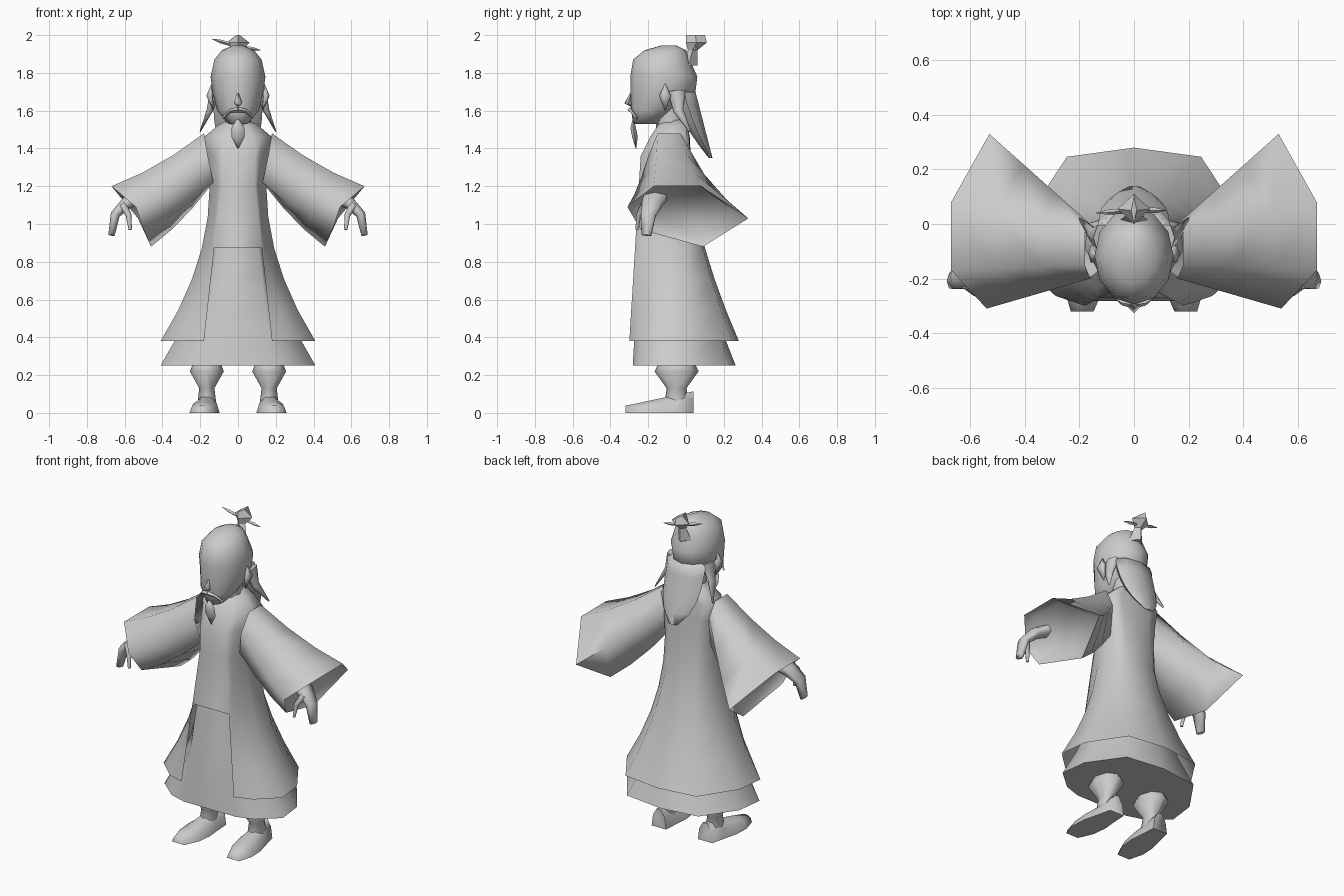
import bpy, bmesh, math
from mathutils import Vector

cube = bpy.data.objects.get("Cube")
if cube:
    bpy.data.objects.remove(cube, do_unlink=True)

GREY = (0.6, 0.6, 0.6, 1)
clay = bpy.data.materials.new("clay_grey")
clay.use_nodes = True
clay.diffuse_color = GREY
clay.node_tree.nodes["Principled BSDF"].inputs["Base Color"].default_value = GREY


def loft(name, rings, start=True, end=True, skip=None, mirror=False, angle=85):
    """Skin equal rings into a smooth part; skip(level, side) leaves faces out."""
    bm = bmesh.new()
    rows = [[bm.verts.new(point) for point in ring] for ring in rings]
    for level, (low, high) in enumerate(zip(rows, rows[1:])):
        for side in range(len(low)):
            if skip and skip(level, side):
                continue
            bm.faces.new((low[side - 1], low[side], high[side], high[side - 1]))
    if start:
        bm.faces.new(rows[0])
    if end:
        bm.faces.new(rows[-1])
    bmesh.ops.recalc_face_normals(bm, faces=bm.faces)
    mesh = bpy.data.meshes.new(name)
    bm.to_mesh(mesh)
    bm.free()
    mesh.materials.append(clay)
    mesh.shade_smooth()
    mesh.set_sharp_from_angle(angle=math.radians(angle))
    part = bpy.data.objects.new(name, mesh)
    bpy.context.scene.collection.objects.link(part)
    if mirror:
        modifier = part.modifiers.new("Mirror", 'MIRROR')
        modifier.use_mirror_merge = False


def circle(sides):
    """Cosine and sine pairs around a circle."""
    angles = [math.tau * i / sides for i in range(sides)]
    return [(math.cos(a), math.sin(a)) for a in angles]


def oval(z, width, front, back, x=0, sides=8):
    """Horizontal oval ring from its half width and its front and back y."""
    middle, depth = (front + back) / 2, (back - front) / 2
    return [(x + width * c, middle + depth * s, z) for c, s in circle(sides)]


def steps(count):
    return [i / count for i in range(count + 1)]


def taper(t):
    return 1 - 0.6 * t


def leaf(t):
    return 0.1 + math.sin(math.pi * t)


def tube(name, path, radius, shape, flat=1, sides=6, mirror=False):
    """Limb or lock along a path; flat widens it along y."""
    points = [Vector(p) for p in path]
    last = len(points) - 1
    rings = []
    for i, point in enumerate(points):
        along = points[min(i + 1, last)] - points[max(i - 1, 0)]
        across = along.cross(Vector((0, 1, 0))).normalized()
        up = along.cross(across).normalized() * flat
        size = radius * shape(i / last)
        rings.append([point + (across * c + up * s) * size for c, s in circle(sides)])
    loft(name, rings, mirror=mirror)


# Robe: cornered rings with a straight front between two slits
def robe_ring(z, width, slit, front, back):
    half = [(slit, front),
            (max(0.7 * width, slit * 1.1), 0.88 * front),
            (width, 0.5 * front),
            (0.95 * width, 0.1 * back),
            (0.6 * width, 0.88 * back)]
    right = [(x, y, z) for x, y in half]
    left = [(-x, y, z) for x, y in reversed(half)]
    return right + [(0, back, z)] + left


def skirt_ring(z, drop=0, fit=1):
    """Skirt flaring out from the waist; drop lowers the same flare."""
    t = max(0, WAIST - z - drop) / (WAIST - HEM)
    return robe_ring(z, 0.15 + 0.26 * t ** 2, 0.09 + 0.09 * t,
                     fit * (-0.25 - 0.05 * t), fit * (0.04 + 0.24 * t ** 1.5))


WAIST, HEM, UNDER_HEM = 1.2, 0.38, 0.25
skirt = [skirt_ring(HEM + (WAIST - HEM) * t) for t in steps(5)]
bodice = [robe_ring(1.36, 0.16, 0.09, -0.24, 0.025),
          robe_ring(1.46, 0.18, 0.08, -0.19, 0.02),
          robe_ring(1.52, 0.11, 0.05, -0.15, 0.01),
          robe_ring(1.55, 0.06, 0.03, -0.12, 0)]


def front_opening(level, side):
    return level < 3 and side == 0


loft("outer_robe", skirt + bodice, start=False, skip=front_opening)
loft("under_robe", [skirt_ring(UNDER_HEM + 0.7 * t, HEM - UNDER_HEM, 0.94) for t in steps(4)],
     end=False)

# Wide sleeves growing from armhole to cuff, closed by a lining inside
armhole = [(0.18, -0.15, 1.48), (0.18, -0.03, 1.48), (0.16, 0, 1.38),
           (0.13, -0.04, 1.22), (0.13, -0.17, 1.22), (0.16, -0.2, 1.36)]
cuff = [(0.67, -0.17, 1.2), (0.67, 0.08, 1.2), (0.53, 0.33, 1.03),
        (0.46, 0.09, 0.88), (0.5, -0.24, 0.97), (0.54, -0.31, 1.09)]


def sleeve_ring(t):
    ring = [Vector(a).lerp(Vector(b), t) for a, b in zip(armhole, cuff)]
    sag = Vector((0, 0, 0.1 * t * (1 - t)))
    return [point - sag for point in ring]


def lining_ring(t):
    ring = sleeve_ring(t)
    middle = sum(ring, Vector()) / len(ring)
    return [middle.lerp(point, 0.9) for point in ring]


loft("sleeves", [sleeve_ring(t) for t in steps(3)] + [lining_ring(0.88)],
     start=False, mirror=True)

# Arms with hands, and thumbs
tube("arms", [(0.45, -0.14, 1.18), (0.59, -0.18, 1.11), (0.65, -0.2, 1.05), (0.67, -0.21, 0.94)],
     0.042, taper, flat=1.8, mirror=True)
tube("thumbs", [(0.61, -0.22, 1.1), (0.58, -0.25, 1.05), (0.57, -0.26, 0.97)],
     0.022, taper, mirror=True)

# Legs with gathered trousers
trousers = [(0.05, 0.05), (0.13, 0.04), (0.22, 0.09), (0.27, 0.07)]
loft("legs", [oval(z, r, -0.05 - 1.3 * r, 1.3 * r - 0.05, x=0.165) for z, r in trousers],
     mirror=True)


# Shoes: arches sloping down from heel to toe
def shoe_ring(t):
    width = 0.025 + 0.055 * math.sin(math.pi * (0.15 + 0.75 * t ** 1.5))
    height = 0.12 - 0.08 * t
    arch = [math.pi * s for s in steps(5)]
    return [(0.16 + 0.03 * t + width * math.cos(a), 0.04 - 0.36 * t, height * math.sin(a))
            for a in arch]


loft("shoes", [shoe_ring(t) for t in steps(4)], mirror=True)

# Head with a flat face, neck, nose and ears
head = [(1.53, 0.05, -0.28, -0.14), (1.6, 0.11, -0.29, -0.06), (1.7, 0.135, -0.295, 0.05),
        (1.78, 0.145, -0.295, 0.06), (1.87, 0.125, -0.28, 0.02), (1.92, 0.085, -0.22, 0),
        (1.945, 0.03, -0.13, -0.05)]
loft("head", [oval(*level, sides=12) for level in head])
loft("neck", [oval(z, 0.07, -0.16, 0) for z in (1.46, 1.62)])
tube("nose", [(0, -0.29, 1.7), (0, -0.305, 1.64), (0, -0.285, 1.62)], 0.02, leaf, sides=4)
tube("ears", [(0.13, -0.11, 1.6), (0.15, -0.11, 1.68), (0.14, -0.11, 1.74)],
     0.016, leaf, flat=2, mirror=True)


# Long hair spreading over the nape and narrowing to a point
def hair_ring(t):
    return oval(1.7 - 0.35 * t, 0.13 - 0.1 * t ** 4, 0.19 * t ** 1.5 - 0.07, 0.05 + 0.09 * t)


loft("back_hair", [hair_ring(t) for t in steps(5)])
tube("side_locks", [(0.12, -0.05, 1.7), (0.15, -0.04, 1.6), (0.2, 0.02, 1.49)],
     0.03, lambda t: 1 - 0.9 * t, flat=1.8, mirror=True)

# Topknot and hairpin
knot = [(1.84, 0.05, -0.03, 0.06), (1.92, 0.025, 0.01, 0.06), (1.96, 0.06, 0, 0.11),
        (2, 0.01, 0, 0.1)]
loft("topknot", [oval(*level, sides=4) for level in knot], angle=30)
for name, tip in (("left_hairpin", (0.12, 0.05, 1.92)), ("right_hairpin", (-0.14, 0.04, 1.98))):
    root = Vector((0, 0.05, 1.94))
    tube(name, [root.lerp(Vector(tip), t) for t in steps(3)], 0.01, leaf, sides=4)

# Moustache and goatee
tube("moustache", [(0, -0.295, 1.605), (0.04, -0.29, 1.6), (0.08, -0.26, 1.56)],
     0.014, taper, sides=4, mirror=True)
tube("goatee", [(0, -0.28, 1.56), (0, -0.28, 1.51), (0, -0.27, 1.46), (0, -0.265, 1.4)],
     0.035, leaf, flat=0.5)
